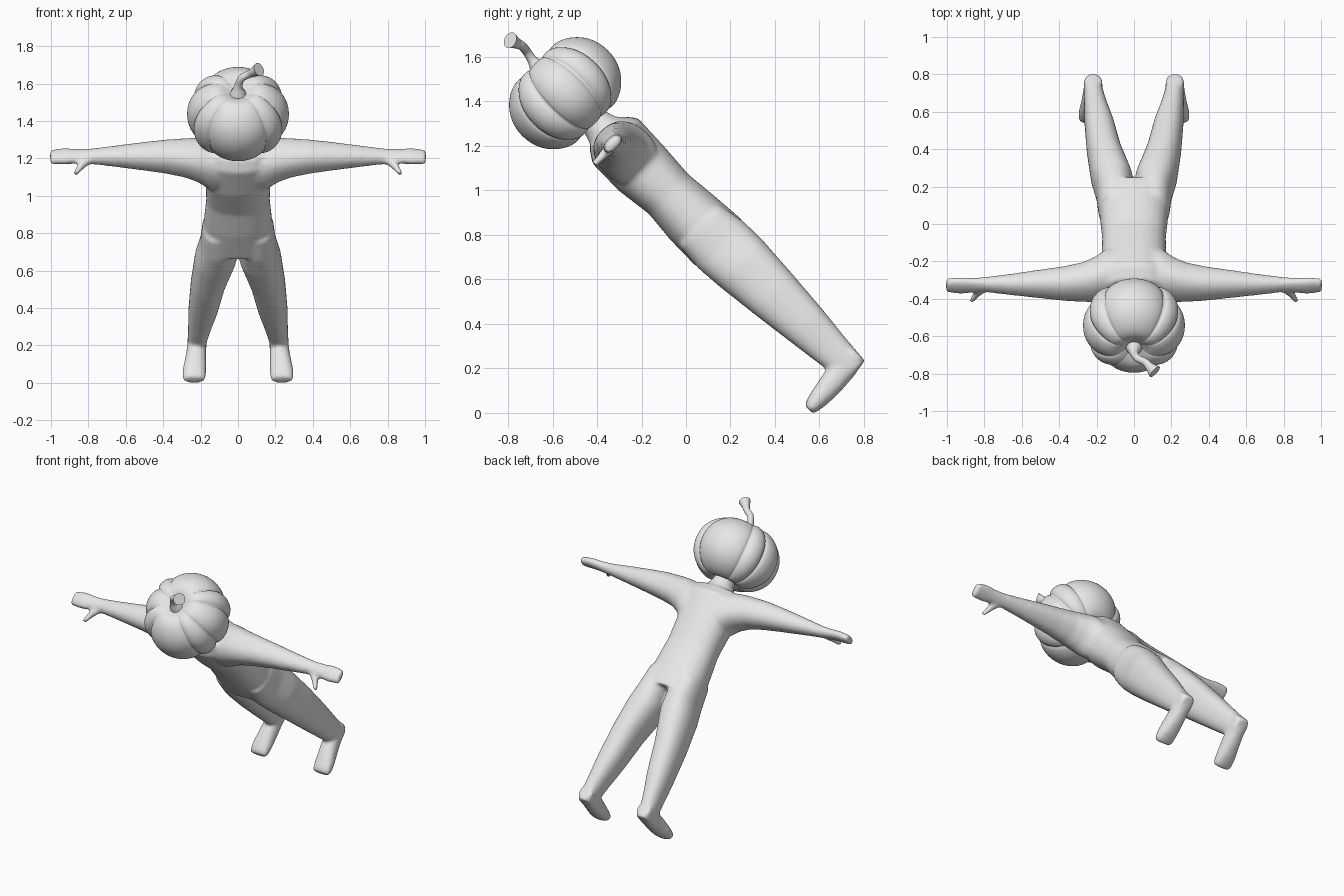
import bpy, bmesh, math
from mathutils import Vector, Matrix

cube = bpy.data.objects.get("Cube")
if cube:
    bpy.data.objects.remove(cube, do_unlink=True)

# One plain grey for everything
grey = bpy.data.materials.new("plain_grey")
grey.use_nodes = True
grey.diffuse_color = (0.8, 0.8, 0.8, 1)
grey.node_tree.nodes["Principled BSDF"].inputs["Base Color"].default_value = (0.8, 0.8, 0.8, 1)

# The figure leans 45 degrees: x is width, s runs down the body, t runs to the back
K = math.sqrt(0.5)
LEAN = Matrix(((1, 0, 0, 0), (0, K, K, 0), (0, -K, K, 0), (0, 0, 0, 1)))
X, S, T = Vector((1, 0, 0)), Vector((0, 1, 0)), Vector((0, 0, 1))


def loft(bm, stations, u, v, sides=24, power=0.85):
    """Closed tube through (x, s, t, half size along u, half size along v)."""
    rings = []
    for x, s, t, a, b in stations:
        ring = []
        for i in range(sides):
            w = 2 * math.pi * i / sides
            c, d = math.cos(w), math.sin(w)
            cu = math.copysign(abs(c) ** power, c) * a
            dv = math.copysign(abs(d) ** power, d) * b
            ring.append(bm.verts.new(Vector((x, s, t)) + u * cu + v * dv))
        rings.append(ring)
    for r0, r1 in zip(rings, rings[1:]):
        for i in range(sides):
            j = (i + 1) % sides
            bm.faces.new((r0[i], r0[j], r1[j], r1[i]))
    bm.faces.new(rings[0])
    bm.faces.new(rings[-1])


def finish(bm, name):
    bmesh.ops.recalc_face_normals(bm, faces=bm.faces)
    bm.transform(LEAN)
    for f in bm.faces:
        f.smooth = True
    mesh = bpy.data.meshes.new(name)
    bm.to_mesh(mesh)
    bm.free()
    mesh.materials.append(grey)
    ob = bpy.data.objects.new(name, mesh)
    bpy.context.collection.objects.link(ob)
    return ob


# Body: torso and neck
bm = bmesh.new()
loft(bm, [(0, -1.15, .635, .16, .10), (0, -1.09, .64, .18, .145),
          (0, -.92, .635, .176, .143), (0, -.75, .64, .17, .126),
          (0, -.6, .64, .182, .14), (0, -.43, .645, .195, .148)], X, T)
loft(bm, [(0, -1.36, .635, .06, .06), (0, -1.25, .635, .062, .062),
          (0, -1.19, .635, .075, .075), (0, -1.1, .635, .13, .11)], X, T, power=1)

# Limbs, mirrored
for m in (1, -1):
    def side(stations):
        return [(m * p[0], *p[1:]) for p in stations]

    # leg
    loft(bm, side([(.1, -.55, .64, .09, .13), (.103, -.42, .645, .1, .147),
                   (.119, -.3, .65, .112, .143), (.160, -.1, .655, .093, .125),
                   (.186, .1, .66, .079, .104), (.207, .25, .662, .06, .086),
                   (.218, .34, .665, .052, .075), (.219, .405, .675, .048, .06)]), X, T)
    # foot
    loft(bm, side([(.218, .355, .735, .049, .045), (.219, .362, .66, .05, .055),
                   (.225, .368, .56, .056, .056), (.232, .375, .48, .063, .047),
                   (.235, .378, .425, .064, .036), (.235, .38, .4, .056, .024)]), X, S)
    # arm and flat hand
    loft(bm, side([(.05, -1.0, .635, .15, .13), (.15, -1.02, .635, .135, .13),
                   (.21, -1.052, .632, .112, .118), (.28, -1.07, .63, .096, .105),
                   (.38, -1.08, .63, .085, .09), (.5, -1.083, .63, .071, .076),
                   (.65, -1.085, .628, .053, .058), (.8, -1.085, .627, .034, .043),
                   (.87, -1.088, .624, .029, .047), (.93, -1.09, .624, .028, .053),
                   (1.005, -1.086, .622, .024, .046)]), S, T)
    # thumb
    loft(bm, side([(.80, -1.085, .63, .035, .026), (.82, -1.083, .58, .03, .024),
                   (.85, -1.082, .535, .02, .019), (.87, -1.082, .495, .015, .016)]), X, S)
body = finish(bm, "body")
remesh = body.modifiers.new("blend", 'REMESH')
remesh.mode = 'VOXEL'
remesh.voxel_size = 0.01
remesh.use_smooth_shade = True
smooth = body.modifiers.new("soften", 'SMOOTH')
smooth.factor = 0.5
smooth.iterations = 12

# Pumpkin head: ribbed, flattened ball, dimpled at both poles
GROOVES = [-40, 40, 68, 112, 142, 218, 248, 292, 320]


def rib(angle):
    a = (angle + 40) % 360 - 40
    for g0, g1 in zip(GROOVES, GROOVES[1:]):
        if g0 <= a <= g1:
            return math.sin(math.pi * (a - g0) / (g1 - g0)) ** 0.5
    return 0


bm = bmesh.new()
COLS, ROWS = 180, 40
grid = []
for r in range(1, ROWS):
    phi = math.pi * (r / ROWS - 0.5)
    c, d = math.cos(phi), math.sin(phi)
    ring = []
    for i in range(COLS):
        deg = 360 * i / COLS
        bulge = 1 - 0.1 * (1 - rib(deg)) * min(1, c * 1.5)
        rad = 0.272 * c ** 0.85 * bulge
        flat = 1 - 0.3 * math.exp(-(rad / 0.08) ** 2)
        h = 0.212 * math.copysign(abs(d) ** 0.95, d) * flat * (0.5 + bulge / 2)
        w = math.radians(deg)
        ring.append(bm.verts.new((rad * math.sin(w), -1.4 + h, 0.632 + rad * math.cos(w))))
    grid.append(ring)
for r0, r1 in zip(grid, grid[1:]):
    for i in range(COLS):
        j = (i + 1) % COLS
        bm.faces.new((r0[i], r0[j], r1[j], r1[i]))
bm.faces.new(grid[0])
bm.faces.new(grid[-1])
finish(bm, "pumpkin_head")

# Curved stem with flared ends
curve = bpy.data.curves.new("stem", 'CURVE')
curve.dimensions = '3D'
curve.bevel_depth = 1
curve.bevel_resolution = 4
curve.use_fill_caps = True
path = curve.splines.new('NURBS')
points = [(0, -.64, 1.52, .06), (0, -.665, 1.55, .042), (0, -.69, 1.585, .02), (.015, -.72, 1.63, .02),
          (.06, -.735, 1.65, .02), (.085, -.765, 1.663, .024), (.112, -.79, 1.675, .038)]
path.points.add(len(points) - 1)
for p, (x, y, z, r) in zip(path.points, points):
    p.co = (x, y, z, 1)
    p.radius = r
path.order_u = 3
path.use_endpoint_u = True
path.use_smooth = True
curve.materials.append(grey)
stem = bpy.data.objects.new("stem", curve)
bpy.context.collection.objects.link(stem)
bpy.ops.object.select_all(action='DESELECT')
stem.select_set(True)
bpy.context.view_layer.objects.active = stem
bpy.ops.object.convert(target='MESH')
bpy.ops.object.shade_smooth_by_angle(angle=math.radians(40))
